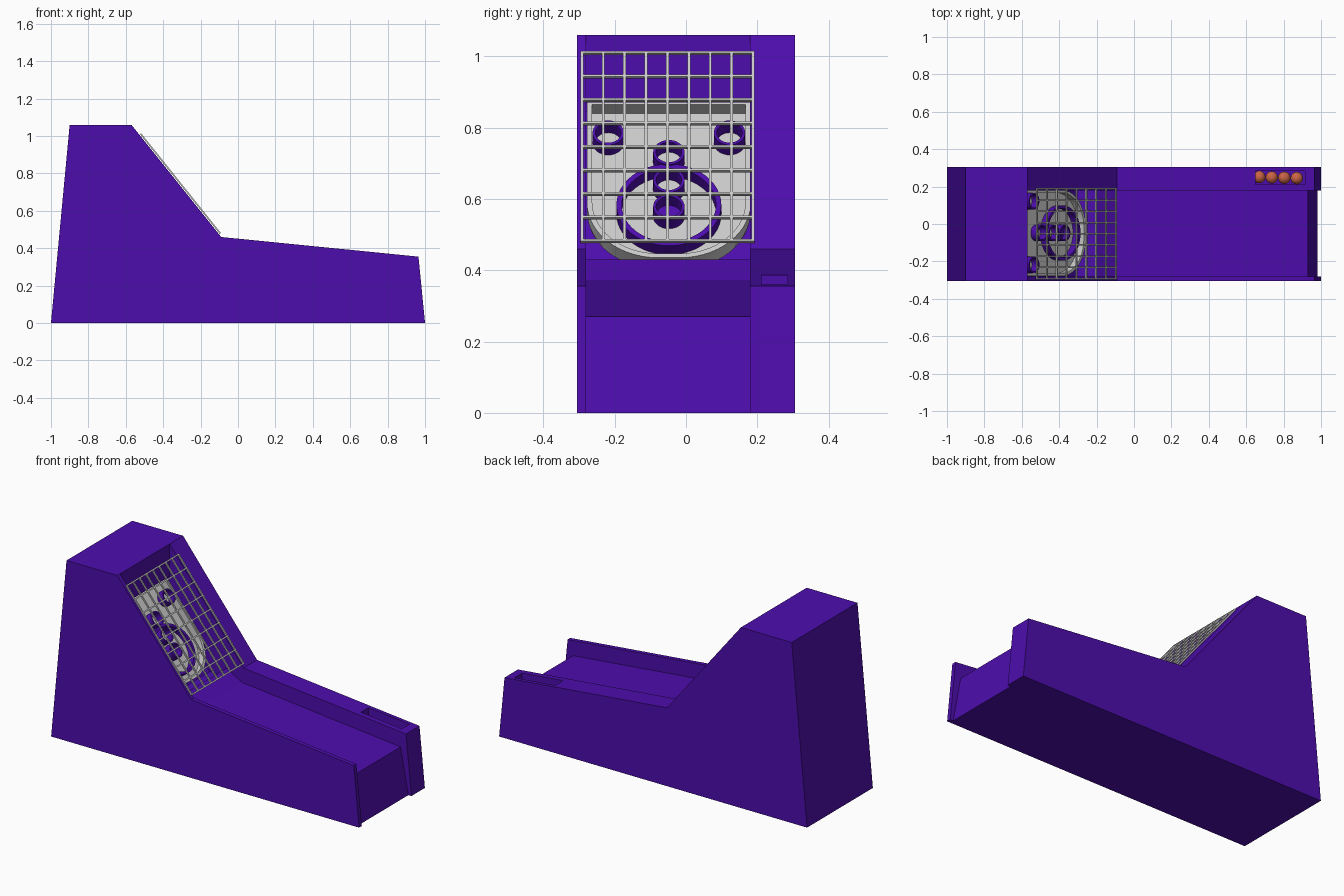
import bpy, bmesh, math
from mathutils import Matrix, Vector

if "Cube" in bpy.data.objects:
    bpy.data.objects.remove(bpy.data.objects["Cube"])


def material(name, rgb):
    m = bpy.data.materials.new(name)
    m.diffuse_color = (*rgb, 1)
    m.use_nodes = True
    m.node_tree.nodes["Principled BSDF"].inputs["Base Color"].default_value = m.diffuse_color
    return m


PURPLE = material("purple", (0.075, 0.004, 0.42))
ORANGE = material("orange", (0.6, 0.13, 0.06))


def finish(name, bm, mat=None, matrix=None, smooth=False):
    bmesh.ops.recalc_face_normals(bm, faces=bm.faces)
    me = bpy.data.meshes.new(name)
    bm.to_mesh(me)
    bm.free()
    ob = bpy.data.objects.new(name, me)
    bpy.context.collection.objects.link(ob)
    if mat:
        me.materials.append(mat)
    if matrix:
        ob.matrix_world = matrix
    if smooth:
        bpy.ops.object.select_all(action='DESELECT')
        ob.select_set(True)
        bpy.context.view_layer.objects.active = ob
        bpy.ops.object.shade_smooth_by_angle(angle=math.radians(35))
    return ob


def prism(name, pts, vec, mat=None, matrix=None, smooth=False):
    """Extrude a closed 3D outline along vec."""
    bm = bmesh.new()
    f = bm.faces.new([bm.verts.new(p) for p in pts])
    r = bmesh.ops.extrude_face_region(bm, geom=[f], use_keep_orig=True)
    vs = [v for v in r["geom"] if isinstance(v, bmesh.types.BMVert)]
    bmesh.ops.translate(bm, verts=vs, vec=vec)
    return finish(name, bm, mat, matrix, smooth)


def slab(name, profile, y0, y1):
    return prism(name, [(x, y0, z) for x, z in profile], (0, y1 - y0, 0), PURPLE)


def add_box(bm, lo, hi):
    c = [(a + b) / 2 for a, b in zip(lo, hi)]
    s = [b - a for a, b in zip(lo, hi)]
    bmesh.ops.create_cube(bm, size=1, matrix=Matrix.Translation(c) @ Matrix.Diagonal((*s, 1)))


def band(name, outer, inner, h, mat=None, matrix=None):
    """Upright wall between two matching 2D loops."""
    bm = bmesh.new()
    n = len(outer)
    loops = [[bm.verts.new((*p, z)) for p in pts]
             for pts, z in ((outer, 0), (outer, h), (inner, h), (inner, 0))]
    for k in range(4):
        a, b = loops[k], loops[(k + 1) % 4]
        for i in range(n):
            j = (i + 1) % n
            bm.faces.new((a[i], a[j], b[j], b[i]))
    return finish(name, bm, mat, matrix, True)


def circle(cx, cy, r, n=32):
    return [(cx + r * math.cos(2 * math.pi * i / n), cy + r * math.sin(2 * math.pi * i / n))
            for i in range(n)]


# Side panels and centre body
side = [(-1, 0), (-0.9, 1.06), (-0.57, 1.06), (-0.09, 0.46), (0.965, 0.355), (1, 0)]
slab("left_side_panel", side, -0.305, -0.28)
right = slab("right_side_panel", side, 0.18, 0.305)
centre = [(-1, 0), (-0.9, 1.06), (-0.57, 1.06), (-0.57, 0.87), (-0.67, 0.87), (-0.67, 0.845),
          (-0.31, 0.38), (-0.2, 0.38), (-0.2, 0.43), (-0.1, 0.373), (0.93, 0.27), (0.98, 0)]
slab("lane_body", centre, -0.28, 0.18)

# Ball slot cut into the right panel
bm = bmesh.new()
add_box(bm, (0.65, 0.212, 0.25), (0.915, 0.284, 0.5))
cutter = finish("slot_cutter", bm, PURPLE)
cutter.hide_render = True
mod = right.modifiers.new("slot", 'BOOLEAN')
mod.operation, mod.solver, mod.object = 'DIFFERENCE', 'EXACT', cutter
bpy.context.view_layer.objects.active = right
bpy.ops.object.modifier_apply(modifier=mod.name)
bpy.data.objects.remove(cutter)

# Balls
for i in range(4):
    bm = bmesh.new()
    bmesh.ops.create_uvsphere(bm, u_segments=20, v_segments=12, radius=0.033)
    finish(f"ball_{i + 1}", bm, ORANGE,
           Matrix.Translation((0.67 + 0.0667 * i, 0.251 - 0.002 * i, 0.285)), True)


def slope_frame(origin, up):
    """Local x = across, local y = up the slope, local z = outward."""
    v = Vector(up).normalized()
    u = Vector((0, 1, 0))
    m = Matrix((u, v, u.cross(v))).transposed().to_4x4()
    m.translation = origin
    return m


# Target board with raised rim
board = slope_frame((-0.29, -0.048, 0.41), (-0.625, 0, 0.78))


def outline(w, bottom, top, r, n=14):
    pts = [(w, top), (-w, top)]
    for cx, start in ((-w + r, math.pi), (w - r, 1.5 * math.pi)):
        for i in range(n + 1):
            a = start + i / n * math.pi / 2
            pts.append((cx + r * math.cos(a), bottom + r + r * math.sin(a)))
    return pts


prism("target_board", [(x, y, 0) for x, y in outline(0.228, 0, 0.56, 0.2)],
      (0, 0, -0.01), None, board)
band("board_rim", outline(0.23, 0, 0.56, 0.2), outline(0.215, 0.015, 0.55, 0.185),
     0.04, None, board)

# Scoring rings
band("large_ring", circle(0, 0.19, 0.147, 48), circle(0, 0.19, 0.132, 48), 0.04, PURPLE, board)
spots = [(0, 0.18), (0, 0.275), (0, 0.375), (-0.17, 0.445), (0.17, 0.445)]
for i, (x, y) in enumerate(spots):
    band(f"score_ring_{i + 1}", circle(x, y, 0.044), circle(x, y, 0.036), 0.045, PURPLE, board)
prism("lower_hole", [(x, y, 0.001) for x, y in circle(0, 0.18, 0.037)],
      (0, 0, 0.004), PURPLE, board)

# Wire cage over the target
cage = slope_frame((-0.097, -0.052, 0.482), (-0.48, 0, 0.6))
W, H, T = 0.24, 0.675, 0.004
bm = bmesh.new()
for i in range(9):
    x = -W + 2 * W * i / 8
    y = H * i / 8
    add_box(bm, (x - T, -T, -T), (x + T, H + T, T))
    add_box(bm, (-W - T, y - T, -T), (W + T, y + T, T))
finish("wire_cage", bm, None, cage)
